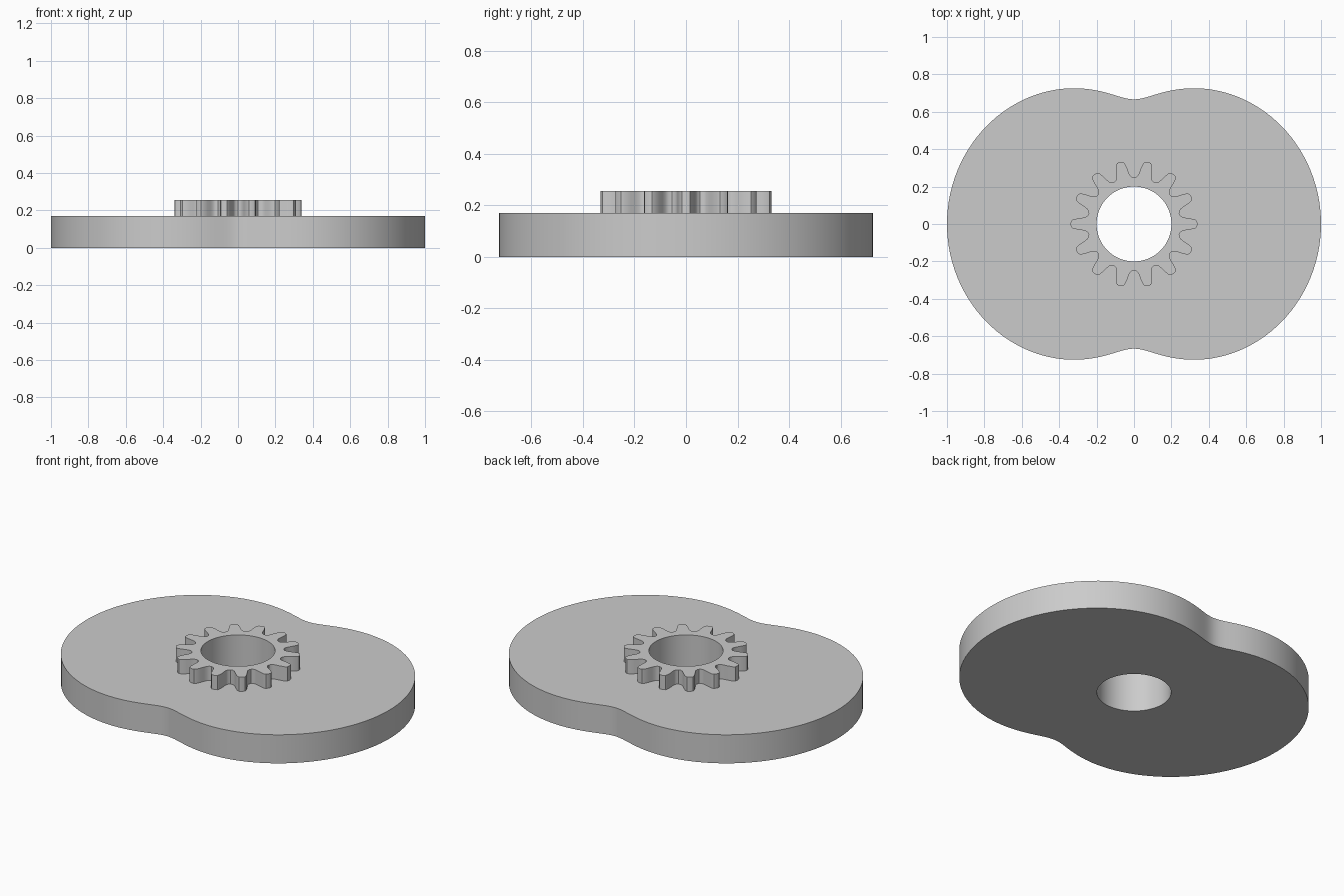
import bpy, bmesh
from math import sin, cos, radians, tau

cube = bpy.data.objects.get("Cube")
if cube:
    bpy.data.objects.remove(cube, do_unlink=True)

grey = bpy.data.materials.new("plain grey")
grey.use_nodes = True
colour = (0.6, 0.6, 0.6, 1)
grey.diffuse_color = colour
grey.node_tree.nodes["Principled BSDF"].inputs["Base Color"].default_value = colour

BORE = 0.2
TEETH = 14


def bored_solid(name, outline, z0, z1):
    """Extrude a closed outline between two heights, with a round bore through it."""
    n = len(outline)
    bore = [(BORE * cos(tau * i / n), BORE * sin(tau * i / n)) for i in range(n)]
    bm = bmesh.new()
    # Loop order walks round the cross-section: bottom out, top out, top in, bottom in
    loops = [[bm.verts.new((x, y, z)) for x, y in pts]
             for pts, z in ((outline, z0), (outline, z1), (bore, z1), (bore, z0))]
    for k in range(4):
        a, b = loops[k], loops[(k + 1) % 4]
        for i in range(n):
            j = (i + 1) % n
            bm.faces.new((a[i], a[j], b[j], b[i]))
    bmesh.ops.recalc_face_normals(bm, faces=bm.faces)
    mesh = bpy.data.meshes.new(name)
    bm.to_mesh(mesh)
    bm.free()
    mesh.materials.append(grey)
    obj = bpy.data.objects.new(name, mesh)
    bpy.context.collection.objects.link(obj)
    bpy.ops.object.select_all(action="DESELECT")
    obj.select_set(True)
    bpy.context.view_layer.objects.active = obj
    bpy.ops.object.shade_smooth_by_angle(angle=radians(30))
    return obj


# Two-lobed base plate: an epitrochoid outline
R, E, STEPS = 5 / 6, 1 / 6, TEETH * 14
plate = [(R * cos(t) + E * cos(3 * t), R * sin(t) + E * sin(3 * t))
         for t in (tau * i / STEPS for i in range(STEPS))]
bored_solid("base_plate", plate, 0, 0.17)

# Gear: half a tooth from tip to root as (radius, degrees), mirrored and repeated
pitch = 360 / TEETH
half = [(0.34, 0), (0.337, 2.8), (0.326, 4.3), (0.3, 5.8),
        (0.28, 6.8), (0.263, 7.9), (0.252, 10), (0.248, pitch / 2)]
tooth = half + [(r, pitch - a) for r, a in half[-2:0:-1]]
gear = [(r * cos(radians(a + k * pitch)), r * sin(radians(a + k * pitch)))
        for k in range(TEETH) for r, a in tooth]
bored_solid("fixed_gear", gear, 0.17, 0.255)
